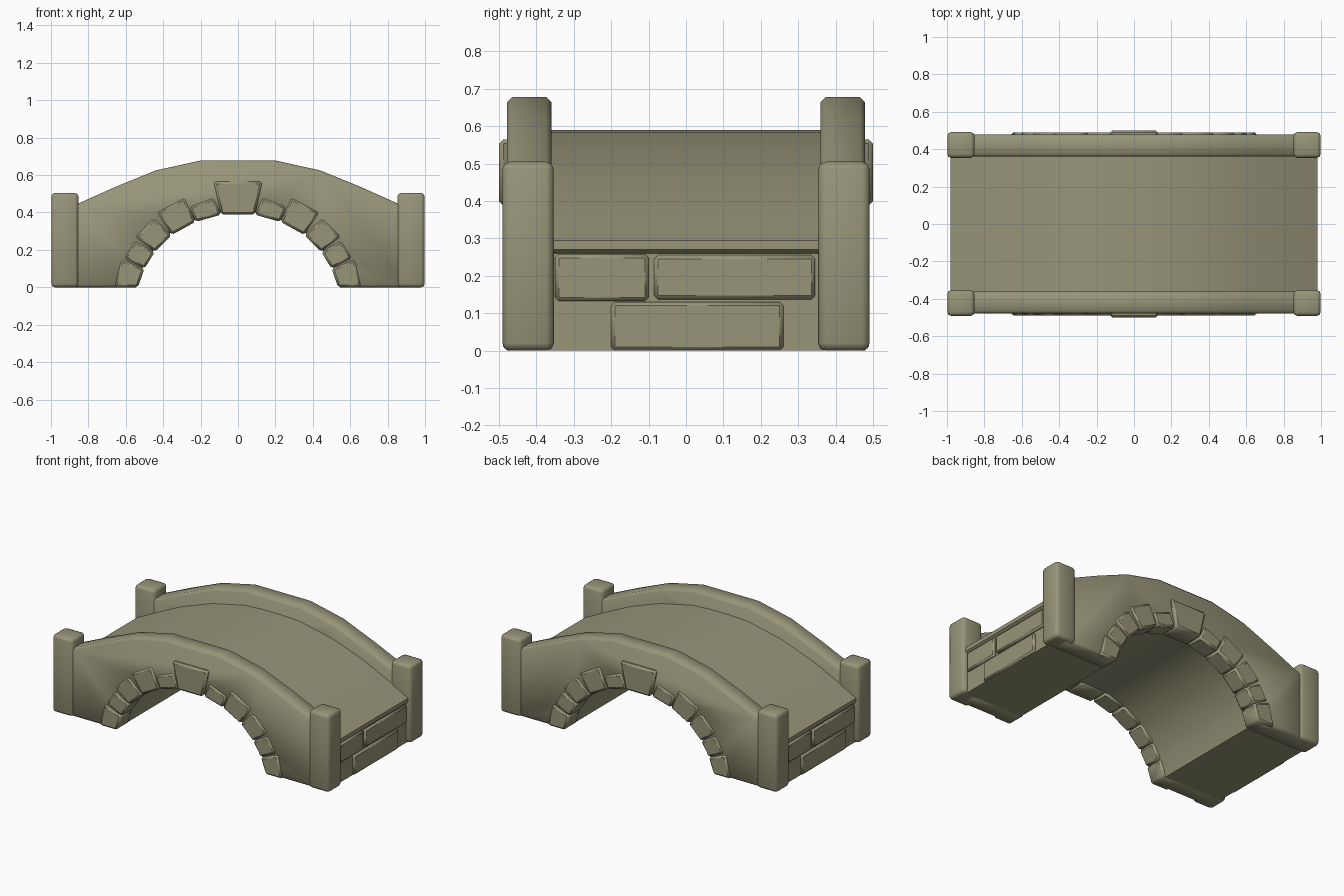
import bpy, bmesh, math
from mathutils import Matrix

if "Cube" in bpy.data.objects:
    bpy.data.objects.remove(bpy.data.objects["Cube"])

stone = bpy.data.materials.new("olive stone")
stone.diffuse_color = (0.31, 0.30, 0.19, 1)
stone.use_nodes = True
stone.node_tree.nodes["Principled BSDF"].inputs["Base Color"].default_value = stone.diffuse_color


def finish(name, bm, bevel=0.0, segments=1, angle=40):
    """Bevel the sharp edges, shade smooth by angle and add the object."""
    bmesh.ops.recalc_face_normals(bm, faces=bm.faces)
    if bevel:
        edges = [e for e in bm.edges if e.calc_face_angle(0) > math.radians(35)]
        bmesh.ops.bevel(bm, geom=edges, offset=bevel, segments=segments,
                        profile=0.5, affect='EDGES', clamp_overlap=True)
    mesh = bpy.data.meshes.new(name)
    bm.to_mesh(mesh)
    bm.free()
    mesh.shade_smooth()
    mesh.set_sharp_from_angle(angle=math.radians(angle))
    mesh.materials.append(stone)
    obj = bpy.data.objects.new(name, mesh)
    bpy.context.collection.objects.link(obj)
    return obj


def prism(name, pts, y0, y1, **kw):
    """Front (x, z) outline extruded from y0 to y1."""
    bm = bmesh.new()
    face = bm.faces.new([bm.verts.new((x, y0, z)) for x, z in pts])
    new = bmesh.ops.extrude_face_region(bm, geom=[face])["geom"]
    bmesh.ops.translate(bm, vec=(0, y1 - y0, 0),
                        verts=[v for v in new if isinstance(v, bmesh.types.BMVert)])
    return finish(name, bm, **kw)


def box(name, lo, hi, **kw):
    bm = bmesh.new()
    size = [b - a for a, b in zip(lo, hi)]
    mid = [(a + b) / 2 for a, b in zip(lo, hi)]
    bmesh.ops.create_cube(bm, size=1, matrix=Matrix.Translation(mid) @ Matrix.Diagonal((*size, 1)))
    return finish(name, bm, **kw)


def both(half):
    """Mirror a right-hand run of points into a full left-to-right run."""
    return [(-x, z) for x, z in half] + [(x, z) for x, z in reversed(half)]


# arch intrados, from the foot up to the crown (right half)
arch = [(0.535, 0), (0.50, 0.10), (0.445, 0.19), (0.355, 0.28), (0.227, 0.35), (0.09, 0.388)]
soffit = [(x * 1.025, z * 1.03) for x, z in arch]

# roadway with overhanging lips at both ends
deck_half = [(0.965, 0.0), (0.965, 0.26), (0.98, 0.27), (0.98, 0.295), (0.85, 0.36),
             (0.65, 0.455), (0.44, 0.53), (0.2, 0.583), (0.07, 0.59)]
prism("roadway", both(deck_half) + list(reversed(both(soffit))), -0.37, 0.37, angle=45)

# parapet walls
wall_half = [(0.92, 0.0), (0.92, 0.42), (0.85, 0.45), (0.66, 0.535), (0.44, 0.625), (0.2, 0.678)]
for s, side in ((-1, "front"), (1, "back")):
    prism(f"{side}_parapet", both(wall_half) + list(reversed(both(soffit))),
          s * 0.36, s * 0.479, bevel=0.014, angle=50)

    # arch stones, outer edge of each as two points
    outer = [((0.66, 0), (0.625, 0.15)), ((0.61, 0.155), (0.55, 0.25)),
             ((0.55, 0.27), (0.45, 0.37)), ((0.435, 0.40), (0.285, 0.48)),
             ((0.26, 0.43), (0.13, 0.48))]
    for i, (a, b) in enumerate(outer):
        for m in (-1, 1):
            quad = [(m * x, z) for x, z in (arch[i], a, b, arch[i + 1])]
            prism(f"{side}_arch_stone", quad, s * 0.365, s * 0.489, bevel=0.012)
    prism(f"{side}_keystone", [(-0.09, 0.388), (-0.13, 0.565), (0.13, 0.565), (0.09, 0.388)],
          s * 0.365, s * 0.5, bevel=0.012)

    # corner pillars
    for m in (-1, 1):
        x0, x1 = sorted((m * 0.853, m * 0.998))
        y0, y1 = sorted((s * 0.354, s * 0.491))
        box(f"{side}_pillar", (x0, y0, 0), (x1, y1, 0.505), bevel=0.02, segments=2, angle=60)

# raised blocks on the end walls
for m in (-1, 1):
    for a, b, z0, z1 in ((-0.35, -0.1, 0.132, 0.258), (-0.085, 0.345, 0.137, 0.255),
                         (-0.2, 0.26, 0.0, 0.13)):
        y0, y1 = sorted((m * a, m * b))
        x0, x1 = sorted((m * 0.94, m * 0.98))
        box("end_block", (x0, y0, z0), (x1, y1, z1), bevel=0.01)
